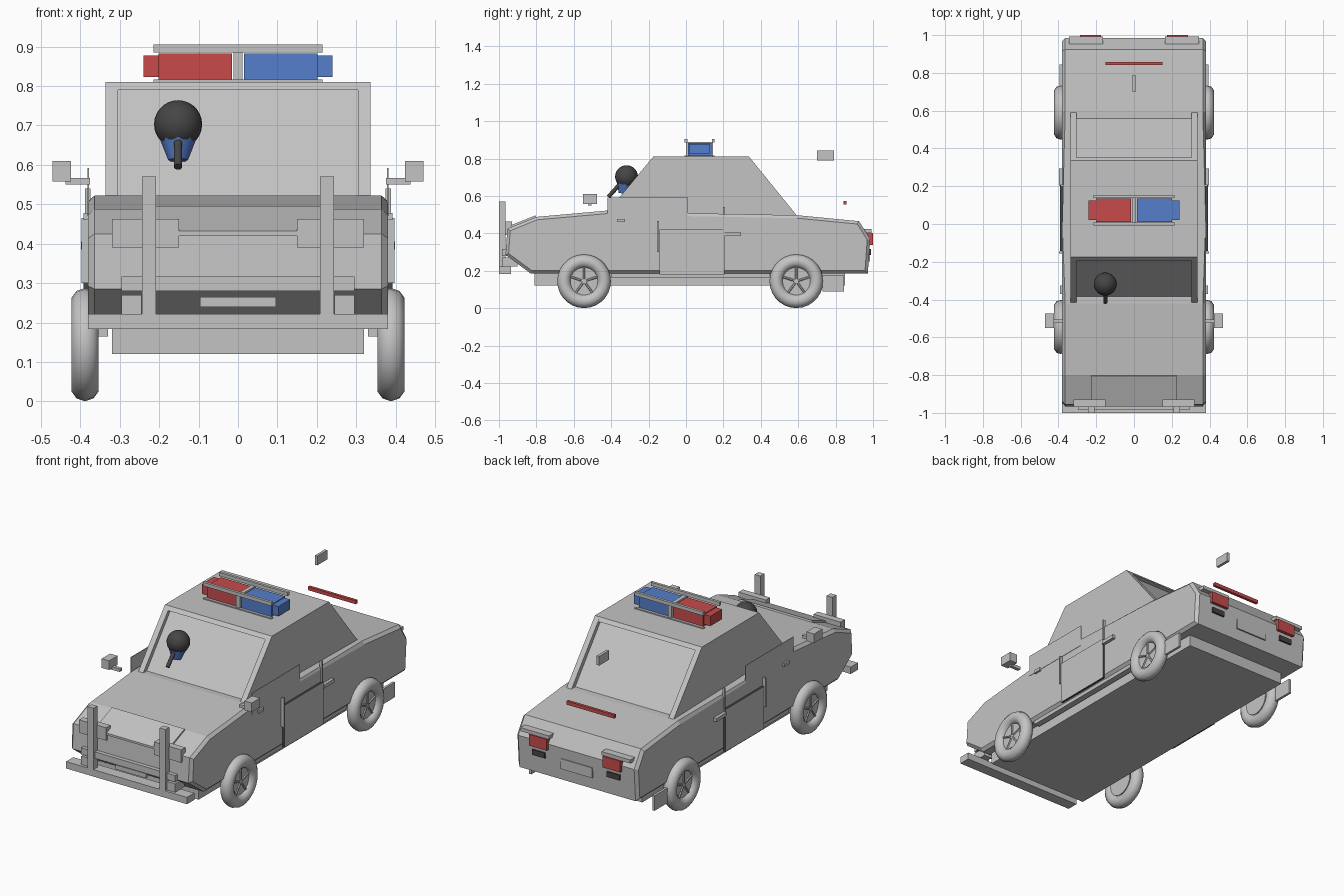
import bpy, bmesh, math
from mathutils import Vector

if "Cube" in bpy.data.objects:
    bpy.data.objects.remove(bpy.data.objects["Cube"])

def mat(name, c):
    m = bpy.data.materials.new(name)
    m.diffuse_color = (*c, 1)
    m.use_nodes = True
    m.node_tree.nodes["Principled BSDF"].inputs["Base Color"].default_value = m.diffuse_color
    return m

GREY = mat("light grey", (0.55, 0.55, 0.55))
DARK = mat("charcoal", (0.06, 0.06, 0.06))
RED = mat("red", (0.58, 0.07, 0.07))
BLUE = mat("blue", (0.09, 0.21, 0.6))

def finish(name, bm, m):
    bmesh.ops.recalc_face_normals(bm, faces=bm.faces[:])
    me = bpy.data.meshes.new(name)
    bm.to_mesh(me)
    bm.free()
    ob = bpy.data.objects.new(name, me)
    bpy.context.collection.objects.link(ob)
    me.materials.append(m)
    return ob

def box(name, x, y, z, m=GREY):
    """Box from (min, max) ranges."""
    bm = bmesh.new()
    bmesh.ops.create_cube(bm, size=1)
    for v in bm.verts:
        v.co = [r[0] + (c + 0.5) * (r[1] - r[0]) for c, r in zip(v.co, (x, y, z))]
    return finish(name, bm, m)

def pair(name, x, y, z, m=GREY):
    """The same box on both sides."""
    box("right_" + name, x, y, z, m)
    return box("left_" + name, (-x[1], -x[0]), y, z, m)

def extrude(name, prof, x0, x1, m=GREY, bevel=0):
    """Side profile (y, z) extruded along x, optionally chamfered at both sides."""
    bm = bmesh.new()
    f = bm.faces.new([bm.verts.new((x0, y, z)) for y, z in prof])
    r = bmesh.ops.extrude_face_region(bm, geom=[f])
    for v in r["geom"]:
        if isinstance(v, bmesh.types.BMVert):
            v.co.x = x1
    if bevel:
        edges = [e for e in bm.edges if abs(e.verts[0].co.x - e.verts[1].co.x) < 1e-5]
        bmesh.ops.bevel(bm, geom=edges, offset=bevel, segments=1, affect='EDGES', profile=0.5)
    return finish(name, bm, m)

# Body shell and underfloor
extrude("body", [(-0.83, 0.185), (-0.965, 0.285), (-0.955, 0.425), (-0.80, 0.488),
                 (-0.42, 0.522), (0.0, 0.508), (0.594, 0.497), (0.925, 0.465),
                 (0.985, 0.37), (0.972, 0.185)], -0.38, 0.38, GREY, 0.016)
box("underfloor", (-0.32, 0.32), (-0.81, 0.85), (0.12, 0.19))
pair("sill", (0.33, 0.365), (-0.40, 0.45), (0.165, 0.2))

# Cabin: side frames, recessed glass core, roof
extrude("cabin_core", [(-0.40, 0.5), (-0.165, 0.79), (0.325, 0.79), (0.572, 0.48)], -0.306, 0.306)
side = [(-0.42, 0.515), (-0.175, 0.81), (0.337, 0.81), (0.597, 0.49)]
for s, n in ((1, "right"), (-1, "left")):
    extrude(n + "_side_frame", side, s * 0.305, s * 0.336)
extrude("roof", [(-0.192, 0.79), (-0.175, 0.81), (0.337, 0.81), (0.353, 0.79)], -0.336, 0.336)

# Doors and side trim
pair("front_door_panel", (0.378, 0.382), (-0.42, 0.01), (0.47, 0.592))
for ob in (pair("door_lower", (0.38, 0.392), (-0.142, 0.207), (0.18, 0.42)),
           bpy.data.objects["right_door_lower"]):
    ob.data.materials.append(DARK)
    for p in ob.data.polygons:
        if abs(p.normal.x) < 0.5:
            p.material_index = 1
pair("front_door_strip", (0.375, 0.397), (-0.155, -0.145), (0.30, 0.465))
pair("rear_door_strip", (0.374, 0.388), (0.198, 0.208), (0.385, 0.54))
pair("rear_handle", (0.38, 0.398), (0.205, 0.295), (0.385, 0.405))
pair("front_handle", (0.38, 0.392), (-0.37, -0.325), (0.46, 0.478))
pair("mud_flap", (0.38, 0.394), (0.73, 0.845), (0.09, 0.175))

# Side mirrors
pair("mirror_arm", (0.375, 0.437), (-0.525, -0.505), (0.55, 0.567))
pair("mirror", (0.424, 0.471), (-0.55, -0.475), (0.558, 0.61))

# Front: bumper, bull bar, lamps, plate, hood panel
box("front_bumper", (-0.38, 0.38), (-1.0, -0.935), (0.183, 0.222))
pair("bumper_bracket", (0.245, 0.295), (-0.985, -0.90), (0.222, 0.27))
box("bull_bar_rail", (-0.295, 0.295), (-0.985, -0.955), (0.28, 0.317))
pair("bull_bar_post", (0.208, 0.244), (-1.0, -0.965), (0.21, 0.57))
pair("headlamp", (0.15, 0.32), (-0.968, -0.93), (0.39, 0.463))
box("front_plate", (-0.097, 0.097), (-0.962, -0.95), (0.24, 0.265))
extrude("hood_panel", [(-0.965, 0.42), (-0.965, 0.432), (-0.805, 0.496), (-0.80, 0.485)], -0.228, 0.228)

# Rear: lamps, plate, brake bar, small rear mirror
pair("tail_lamp", (0.175, 0.287), (0.96, 1.0), (0.338, 0.402), RED)
pair("tail_lamp_hood", (0.165, 0.345), (0.94, 0.993), (0.402, 0.422))
pair("reflector", (0.195, 0.275), (0.965, 0.99), (0.285, 0.315), DARK)
box("rear_plate", (-0.1, 0.1), (0.965, 0.985), (0.25, 0.308))
box("brake_bar", (-0.15, 0.15), (0.842, 0.858), (0.553, 0.573), RED)
box("rear_mirror", (-0.008, 0.008), (0.70, 0.79), (0.79, 0.842))

# Roof light bar
box("left_beacon", (-0.202, -0.015), (0.01, 0.135), (0.813, 0.882), RED)
box("left_beacon_end", (-0.24, -0.2), (0.02, 0.125), (0.823, 0.878), RED)
box("right_beacon", (0.015, 0.202), (0.01, 0.135), (0.813, 0.882), BLUE)
box("right_beacon_end", (0.2, 0.24), (0.02, 0.125), (0.823, 0.878), BLUE)
box("beacon_divider", (-0.011, 0.011), (0.0, 0.145), (0.81, 0.888))
for n, y in (("front", -0.008), ("back", 0.138)):
    box(n + "_beacon_top_rail", (-0.215, 0.215), (y, y + 0.015), (0.885, 0.905))
    box(n + "_beacon_base_rail", (-0.215, 0.215), (y, y + 0.015), (0.808, 0.816))

def smooth(ob):
    bpy.ops.object.select_all(action='DESELECT')
    ob.select_set(True)
    bpy.context.view_layer.objects.active = ob
    bpy.ops.object.shade_smooth_by_angle(angle=math.radians(50))

def rod(name, a, b, r1, r2, m, n=16):
    """Cylinder or cone between two points."""
    a, b = Vector(a), Vector(b)
    bm = bmesh.new()
    bmesh.ops.create_cone(bm, cap_ends=True, segments=n, radius1=r1, radius2=r2, depth=(b - a).length)
    ob = finish(name, bm, m)
    ob.rotation_mode = 'QUATERNION'
    ob.rotation_quaternion = (b - a).to_track_quat('Z', 'Y')
    ob.location = (a + b) / 2
    smooth(ob)
    return ob

# Ball lamp on the windscreen
bm = bmesh.new()
bmesh.ops.create_uvsphere(bm, u_segments=24, v_segments=14, radius=0.061)
ball = finish("ball_lamp", bm, DARK)
ball.location = (-0.152, -0.318, 0.703)
smooth(ball)
rod("ball_lamp_handle", (-0.152, -0.415, 0.595), (-0.152, -0.352, 0.665), 0.011, 0.011, DARK, 10)
rod("ball_lamp_base", (-0.152, -0.335, 0.612), (-0.152, -0.325, 0.665), 0.025, 0.046, BLUE, 8)

# Wheels: round tyre, hub disc and spokes
for s, sn in ((1, "right"), (-1, "left")):
    for y, fn in ((-0.545, "front"), (0.59, "rear")):
        name = f"{fn}_{sn}_"
        bpy.ops.mesh.primitive_torus_add(location=(s * 0.388, y, 0.144), rotation=(0, math.pi / 2, 0),
                                         major_segments=28, minor_segments=10,
                                         major_radius=0.107, minor_radius=0.0365)
        tyre = bpy.context.object
        tyre.name = name + "tyre"
        tyre.data.materials.append(GREY)
        smooth(tyre)
        rod(name + "hub", (s * 0.36, y, 0.144), (s * 0.398, y, 0.144), 0.08, 0.08, GREY, 28)
        for k in range(5):
            a = math.radians(90 + 72 * k)
            c, d = math.cos(a), math.sin(a)
            rod(f"{name}spoke_{k}", (s * 0.398, y + 0.012 * c, 0.144 + 0.012 * d),
                (s * 0.398, y + 0.075 * c, 0.144 + 0.075 * d), 0.006, 0.006, GREY, 6)
